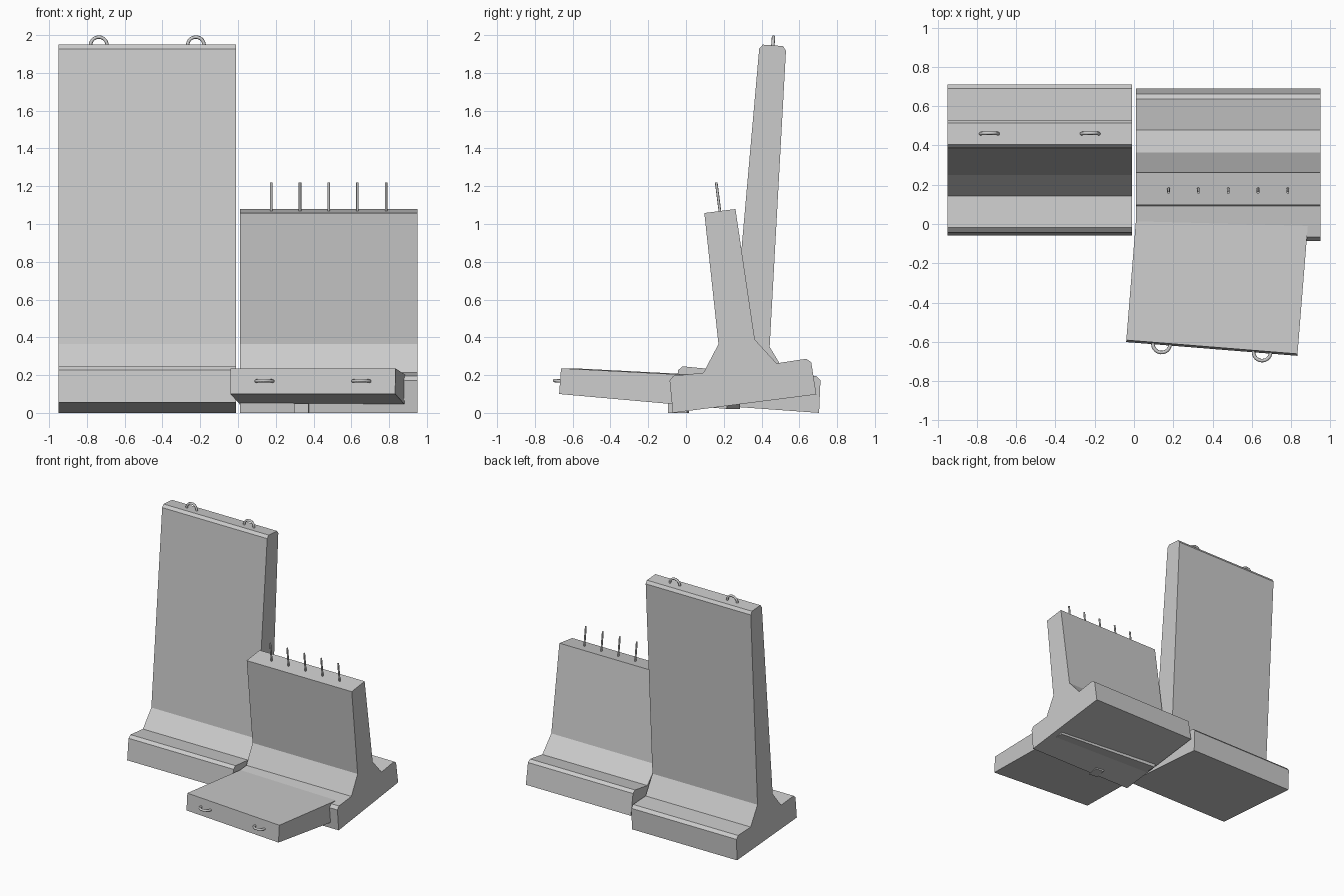
import bpy, bmesh
from math import radians, sin, cos, pi
from mathutils import Matrix, Vector

if "Cube" in bpy.data.objects:
    bpy.data.objects.remove(bpy.data.objects["Cube"])


def prism(name, profile, width, matrix):
    """Extrude a (y, z) profile along x, centred on x = 0."""
    bm = bmesh.new()
    face = bm.faces.new([bm.verts.new((-width / 2, y, z)) for y, z in profile])
    ext = bmesh.ops.extrude_face_region(bm, geom=[face])
    bmesh.ops.translate(bm, vec=(width, 0, 0),
                        verts=[v for v in ext["geom"] if isinstance(v, bmesh.types.BMVert)])
    bmesh.ops.recalc_face_normals(bm, faces=bm.faces)
    mesh = bpy.data.meshes.new(name)
    bm.to_mesh(mesh)
    bm.free()
    ob = bpy.data.objects.new(name, mesh)
    bpy.context.collection.objects.link(ob)
    ob.matrix_world = matrix
    return ob


def rod(name, points, radius, matrix):
    """Round steel bar along a path, converted to a smooth mesh."""
    cu = bpy.data.curves.new(name, 'CURVE')
    cu.dimensions = '3D'
    cu.bevel_depth = radius
    cu.bevel_resolution = 2
    cu.use_fill_caps = True
    sp = cu.splines.new('POLY')
    sp.points.add(len(points) - 1)
    for p, co in zip(sp.points, points):
        p.co = (*co, 1)
    ob = bpy.data.objects.new(name, cu)
    bpy.context.collection.objects.link(ob)
    ob.matrix_world = matrix
    bpy.ops.object.select_all(action='DESELECT')
    ob.select_set(True)
    bpy.context.view_layer.objects.active = ob
    bpy.ops.object.convert(target='MESH')
    bpy.ops.object.shade_smooth_by_angle(angle=radians(50))
    return ob


def lifting_loop(name, matrix):
    r = 0.044
    arc = [(r * cos(pi * i / 14), 0, r * sin(pi * i / 14)) for i in range(15)]
    rod(name, [(r, 0, -0.03)] + arc + [(-r, 0, -0.03)], 0.009, matrix)


def symmetric(half):
    return half + [(-y, z) for y, z in reversed(half)]


def place(x, y, z, rx=0, rz=0):
    return (Matrix.Translation((x, y, z)) @ Matrix.Rotation(radians(rz), 4, 'Z')
            @ Matrix.Rotation(radians(rx), 4, 'X'))


# Shared half profile: foot, chamfer, haunch
foot = [(0.383, 0), (0.378, 0.172), (0.355, 0.194), (0.195, 0.19), (0.097, 0.33)]

# Intact wall, leaning back
wall_m = place(-0.48, 0.3225, 0.0275, rx=-4.1)
prism("intact_wall", symmetric(foot + [(0.071, 1.9), (0.054, 1.923)]), 0.94, wall_m)
for i, x in enumerate((-0.257, 0.257)):
    lifting_loop(f"wall_loop_{i}", wall_m @ Matrix.Translation((x, 0, 1.923)))

# Broken wall, leaning forward, with exposed bars
stump_m = place(0.48, 0.31, 0.049, rx=7.3)
prism("broken_wall", symmetric(foot + [(0.083, 1.028)]), 0.94, stump_m)
for i in range(5):
    x = -0.304 + 0.152 * i
    rod(f"exposed_bar_{i}", [(x, 0, 1.0), (x, 0, 1.18)], 0.007, stump_m)

# Fallen top slab, pushed into the foot of the broken wall
slab_m = place(0.432, -0.191, 0, rz=-4.6)
prism("fallen_slab", [(-0.447, 0.1), (0.443, 0.021), (0.453, 0.19), (-0.437, 0.236)],
      0.875, slab_m)
for i, x in enumerate((-0.257, 0.257)):
    lifting_loop(f"slab_loop_{i}",
                 slab_m @ Matrix.Translation((x, -0.442, 0.168)) @ Matrix.Rotation(radians(86), 4, 'X'))

# Small chunk propping up the slab
prism("prop_block", [(-0.05, 0), (0.05, 0), (0.05, 0.05), (-0.05, 0.05)], 0.075,
      place(0.342, -0.04, 0, rz=-8))
